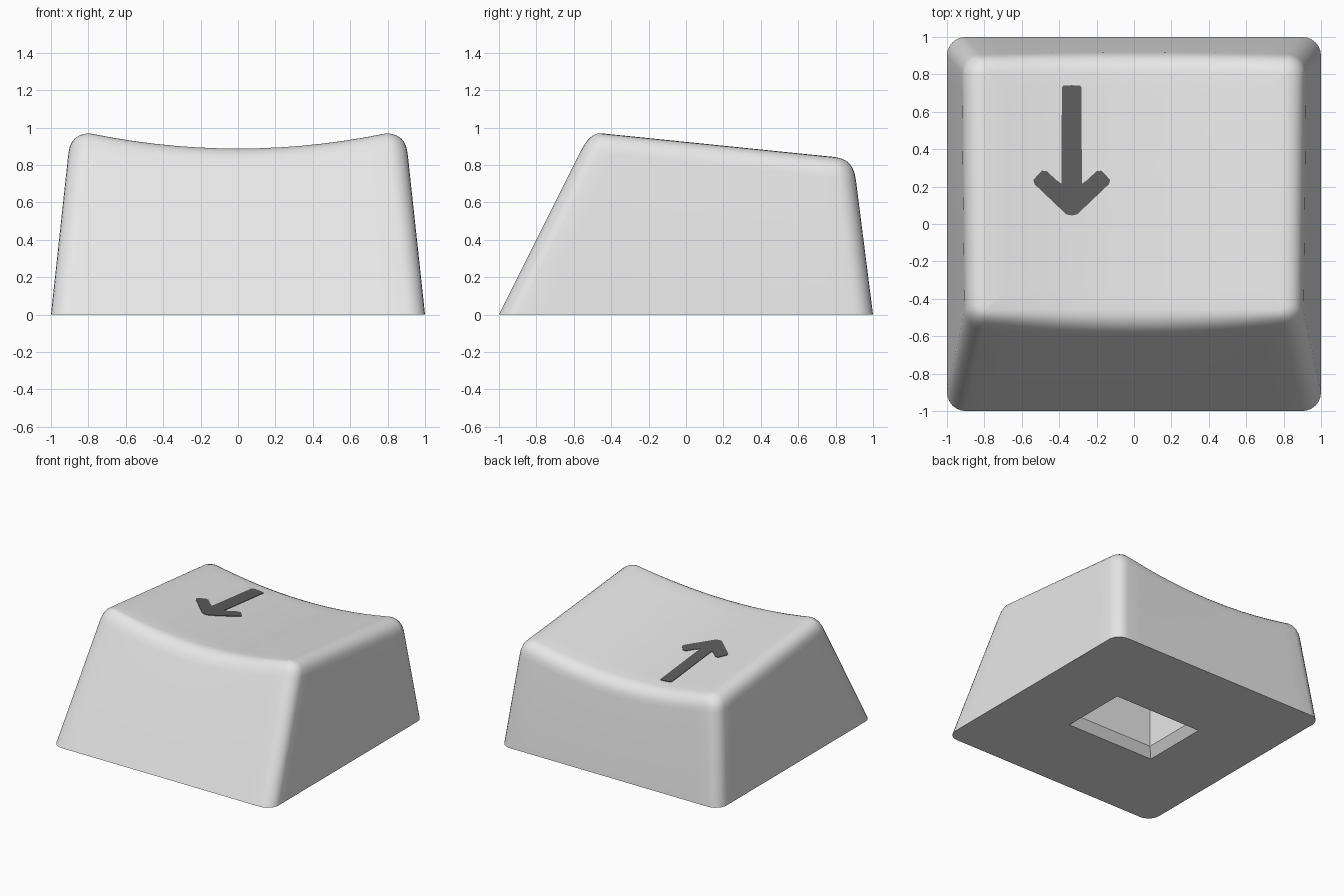
import bpy, bmesh, math
from mathutils import Vector

if "Cube" in bpy.data.objects:
    bpy.data.objects.remove(bpy.data.objects["Cube"], do_unlink=True)


def make_material(name, value):
    mat = bpy.data.materials.new(name)
    mat.use_nodes = True
    col = (value, value, value, 1)
    mat.diffuse_color = col
    mat.node_tree.nodes["Principled BSDF"].inputs["Base Color"].default_value = col
    return mat


def make_object(name, bm, mat):
    bmesh.ops.remove_doubles(bm, verts=bm.verts, dist=1e-5)
    bmesh.ops.recalc_face_normals(bm, faces=bm.faces)
    mesh = bpy.data.meshes.new(name)
    bm.to_mesh(mesh)
    bm.free()
    mesh.materials.append(mat)
    ob = bpy.data.objects.new(name, mesh)
    bpy.context.collection.objects.link(ob)
    return ob


def top_z(x, y):
    """Height of the sloping top, dished across its width."""
    dish = 0.083 * max(0.0, 1 - (x / 0.8) ** 2)
    return 0.97 - 0.1016 * (y + 0.45) - dish


def rounded_rect(hx, y0, y1, r, z=0.0, arc=6, side=14):
    """Rounded rectangle loop with evenly divided straight sides."""
    centres = [(hx - r, y1 - r), (-hx + r, y1 - r), (-hx + r, y0 + r), (hx - r, y0 + r)]
    corners = []
    for q, (cx, cy) in enumerate(centres):
        angles = [math.pi / 2 * (q + i / arc) for i in range(arc + 1)]
        corners.append([Vector((cx + r * math.cos(a), cy + r * math.sin(a), z)) for a in angles])
    pts = []
    for q in range(4):
        pts += corners[q]
        a, b = corners[q][-1], corners[(q + 1) % 4][0]
        pts += [a.lerp(b, i / side) for i in range(1, side)]
    return pts


def on_wall(low, high, ref_z, drop):
    """Point on the straight wall line lying a given drop below the top."""
    p = high
    for _ in range(6):
        p = low.lerp(high, (top_z(p.x, p.y) - drop) / ref_z)
    return p


# Outer shell: tapered walls, rounded shoulder, dished top
REF, R = 0.88, 0.11
base = rounded_rect(1.0, -1.0, 1.0, 0.1)
upper = rounded_rect(0.905, -0.56, 0.888, 0.1, REF)
rim = rounded_rect(0.905 - R, -0.545 + R * 0.8, 0.89 - R * 0.8, 0.012)
shoulder = [on_wall(a, b, REF, R) for a, b in zip(base, upper)]
crest = [on_wall(a, b, REF, 0.0) for a, b in zip(base, upper)]
for p in rim:
    p.z = top_z(p.x, p.y)

# Socket underneath: chamfered mouth, then straight walls
loops = [rounded_rect(0.35, -0.23, 0.23, 0, 0.5),
         rounded_rect(0.35, -0.23, 0.23, 0, 0.07),
         rounded_rect(0.40, -0.28, 0.28, 0, 0.0),
         base]
STEPS = 6
for k in range(STEPS + 1):
    t = k / STEPS
    loops.append([a * (1 - t) ** 2 + b * 2 * t * (1 - t) + c * t * t
                  for a, b, c in zip(shoulder, crest, rim)])
mid_y = 0.17
for s in (0.85, 0.7, 0.55, 0.4, 0.25, 0.1):
    ring = []
    for p in rim:
        x, y = p.x * s, mid_y + (p.y - mid_y) * s
        ring.append(Vector((x, y, top_z(x, y))))
    loops.append(ring)

bm = bmesh.new()
rows = [[bm.verts.new(p) for p in loop] for loop in loops]
n = len(base)
for a, b in zip(rows, rows[1:]):
    for i in range(n):
        j = (i + 1) % n
        bm.faces.new((a[i], a[j], b[j], b[i]))
bm.faces.new(rows[0])
bm.faces.new(rows[-1])
keycap = make_object("keycap_body", bm, make_material("light grey", 0.8))

bpy.ops.object.select_all(action='DESELECT')
bpy.context.view_layer.objects.active = keycap
keycap.select_set(True)
bpy.ops.object.shade_smooth_by_angle(angle=math.radians(32))

# Arrow marking: thin plate following the dished top
ARROW_X = -0.333
half_head = [(0, 0.045), (0.03, 0.052), (0.198, 0.212), (0.206, 0.235), (0.16, 0.285),
             (0.135, 0.284), (0.082, 0.235), (0.054, 0.215), (0, 0.215)]
half_shaft = [(0, 0.215), (0.054, 0.215), (0.053, 0.73), (0.045, 0.74), (0, 0.742)]
bm = bmesh.new()
for side in (-1, 1):
    for outline in (half_head, half_shaft):
        pts = [(ARROW_X + side * x, y) for x, y in outline]
        bm.faces.new([bm.verts.new((x, y, top_z(x, y) + 0.004)) for x, y in pts])
bmesh.ops.remove_doubles(bm, verts=bm.verts, dist=1e-5)
bmesh.ops.recalc_face_normals(bm, faces=bm.faces)
ext = bmesh.ops.extrude_face_region(bm, geom=bm.faces[:], use_keep_orig=True)
for v in ext["geom"]:
    if isinstance(v, bmesh.types.BMVert):
        v.co.z -= 0.007
make_object("arrow_marking", bm, make_material("dark grey", 0.11))
